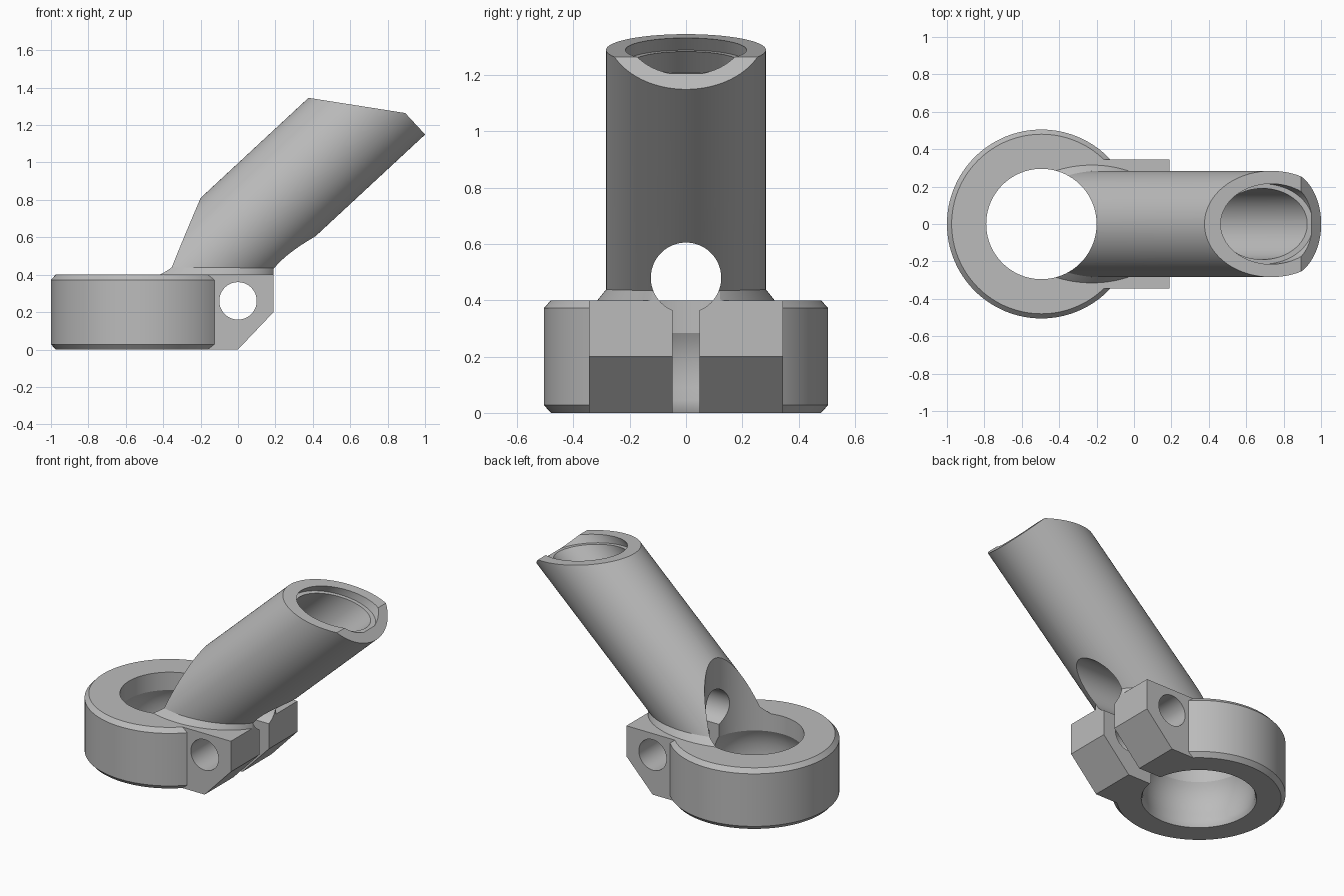
import bpy, bmesh, math
from mathutils import Vector, Matrix

cube = bpy.data.objects.get("Cube")
if cube:
    bpy.data.objects.remove(cube)

SEG = 128
grey = bpy.data.materials.new("mid grey")
grey.use_nodes = True
grey.diffuse_color = (0.5, 0.5, 0.5, 1)
grey.node_tree.nodes["Principled BSDF"].inputs["Base Color"].default_value = (0.5, 0.5, 0.5, 1)


def finish(name, bm):
    bmesh.ops.recalc_face_normals(bm, faces=bm.faces)
    mesh = bpy.data.meshes.new(name)
    bm.to_mesh(mesh)
    bm.free()
    mesh.materials.append(grey)
    ob = bpy.data.objects.new(name, mesh)
    bpy.context.collection.objects.link(ob)
    return ob


def loft(name, rings):
    """Stack of horizontal ellipses: (centre x, radius x, radius y, z)."""
    bm = bmesh.new()
    loops = []
    for cx, rx, ry, z in rings:
        angles = [2 * math.pi * i / SEG for i in range(SEG)]
        loops.append([bm.verts.new((cx + rx * math.cos(a), ry * math.sin(a), z)) for a in angles])
    for low, high in zip(loops, loops[1:]):
        for i in range(SEG):
            j = (i + 1) % SEG
            bm.faces.new((low[i], low[j], high[j], high[i]))
    bm.faces.new(loops[0])
    bm.faces.new(loops[-1])
    return finish(name, bm)


def extrude_y(name, outline, half):
    """Side outline in x and z, extruded evenly to both sides."""
    bm = bmesh.new()
    face = bm.faces.new([bm.verts.new((x, -half, z)) for x, z in outline])
    new = bmesh.ops.extrude_face_region(bm, geom=[face])["geom"]
    bmesh.ops.translate(bm, vec=(0, 2 * half, 0), verts=[v for v in new if isinstance(v, bmesh.types.BMVert)])
    return finish(name, bm)


def rod(name, radius, start, end, cuts=()):
    """Cylinder between two points; each cut keeps the side behind its normal."""
    start, end = Vector(start), Vector(end)
    axis = end - start
    turn = Matrix.Translation((start + end) / 2) @ axis.to_track_quat('Z', 'Y').to_matrix().to_4x4()
    bm = bmesh.new()
    bmesh.ops.create_cone(bm, cap_ends=True, segments=SEG, radius1=radius, radius2=radius,
                          depth=axis.length, matrix=turn)
    for point, normal in cuts:
        geom = bm.verts[:] + bm.edges[:] + bm.faces[:]
        cut = bmesh.ops.bisect_plane(bm, geom=geom, plane_co=point, plane_no=normal, clear_outer=True)
        edges = [e for e in cut["geom_cut"] if isinstance(e, bmesh.types.BMEdge)]
        bmesh.ops.holes_fill(bm, edges=edges, sides=0)
    return finish(name, bm)


def combine(base, other, operation):
    mod = base.modifiers.new("combine", 'BOOLEAN')
    mod.operation, mod.solver, mod.object = operation, 'EXACT', other
    bpy.context.view_layer.update()
    result = base.evaluated_get(bpy.context.evaluated_depsgraph_get())
    mesh = bpy.data.meshes.new_from_object(result)
    base.modifiers.clear()
    base.data = mesh
    bpy.data.objects.remove(other)


# Tube axis and its slanted mouth
root = Vector((-0.007, 0, 0.602))
along = Vector((0.733, 0, 0.68)).normalized()
mouth = Vector((0.38, 0, 1.345))
slant = Vector((0.157, 0, 1)).normalized()
tip = root + along * 1.111

# Clamp ring with chamfered rims
RX = -0.495
body = loft("tube_clamp", [(RX, r, r, z) for r, z in
                           ((0.48, 0), (0.505, 0.028), (0.505, 0.372), (0.48, 0.4))])

# Clamp lugs, tube and its flared foot
lugs = extrude_y("lugs", [(-0.4, 0), (0, 0), (0.19, 0.2), (0.19, 0.4), (-0.4, 0.4)], 0.345)
tube = rod("tube", 0.284, root - along * 1.0, tip,
           [(mouth, slant), (Vector((0, 0, 0.37)), Vector((0, 0, -1)))])
foot = loft("foot", [(-0.225, 0.45, 0.315, 0.38), (-0.225, 0.45, 0.315, 0.4),
                     (-0.185, 0.415, 0.283, 0.44)])
trim = extrude_y("trim", [(0.19, 0.3), (0.5, 0.3), (0.5, 0.6), (0.19, 0.6)], 0.6)
combine(foot, trim, 'DIFFERENCE')
for part in (lugs, foot, tube):
    combine(body, part, 'UNION')

# Ring bore with a hollowed lower seat, open above
bore = loft("bore", [(RX, r, r, z) for r, z in
                     ((0.345, -0.05), (0.337, 0), (0.328, 0.02), (0.327, 0.045), (0.332, 0.09),
                      (0.334, 0.13), (0.331, 0.18), (0.322, 0.22), (0.31, 0.255), (0.295, 0.283), (0.295, 1.6))])

# Socket in the tube, recess at its mouth, and the screw holes
socket = rod("socket", 0.19, root + along * 0.3, tip + along * 0.3)
recess = rod("recess", 0.215, root + along * 0.5, tip + along * 0.3,
             [(mouth - slant * 0.05, -slant)])
screw_hole = rod("screw_hole", 0.125, (-0.495, 0, 0.48), (0.8, 0, 0.48))
bolt_hole = rod("bolt_hole", 0.1, (0, -0.6, 0.26), (0, 0.6, 0.26))
slit = extrude_y("slit", [(-0.45, -0.1), (0.4, -0.1), (0.4, 0.43), (-0.45, 0.43)], 0.048)
for cutter in (bore, socket, recess, screw_hole, bolt_hole, slit):
    combine(body, cutter, 'DIFFERENCE')

# Smooth curves with sharp rims
bpy.ops.object.select_all(action='DESELECT')
body.select_set(True)
bpy.context.view_layer.objects.active = body
bpy.ops.object.shade_smooth_by_angle(angle=math.radians(25))
